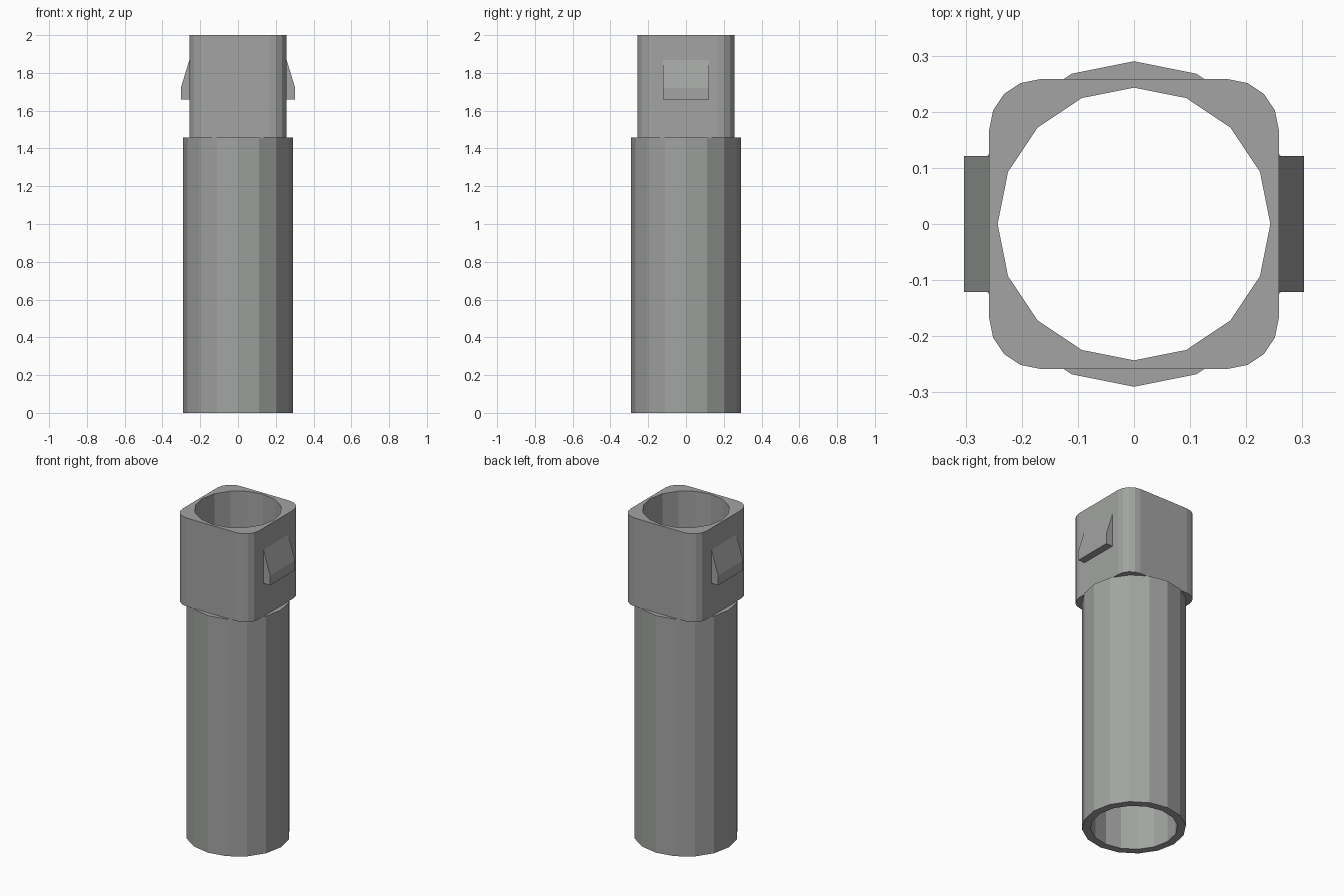
import bpy
import bmesh
from math import cos, sin, pi

if "Cube" in bpy.data.objects:
    bpy.data.objects.remove(bpy.data.objects["Cube"], do_unlink=True)

grey = bpy.data.materials.new("plain grey")
grey.use_nodes = True
colour = (0.36, 0.37, 0.36, 1)
grey.diffuse_color = colour
grey.node_tree.nodes["Principled BSDF"].inputs["Base Color"].default_value = colour

JOINT = 1.457
BORE = 0.243


def circle(radius, sides=16):
    return [(radius * cos(2 * pi * i / sides), radius * sin(2 * pi * i / sides))
            for i in range(sides)]


def rounded_square(half, radius, steps=4):
    inner = half - radius
    points = []
    for quarter, (sx, sy) in enumerate([(1, 1), (-1, 1), (-1, -1), (1, -1)]):
        for i in range(steps + 1):
            a = (quarter + i / steps) * pi / 2
            points.append((sx * inner + radius * cos(a), sy * inner + radius * sin(a)))
    return points


def finish(name, bm):
    bmesh.ops.recalc_face_normals(bm, faces=bm.faces)
    mesh = bpy.data.meshes.new(name)
    bm.to_mesh(mesh)
    bm.free()
    mesh.materials.append(grey)
    bpy.context.collection.objects.link(bpy.data.objects.new(name, mesh))


def hollow_prism(name, outline, hole, low, high):
    bm = bmesh.new()
    levels = []
    # Ring-shaped end faces
    for z in (low, high):
        loops = [[bm.verts.new((x, y, z)) for x, y in pts] for pts in (outline, hole)]
        edges = [bm.edges.new((lp[i - 1], lp[i])) for lp in loops for i in range(len(lp))]
        bmesh.ops.triangle_fill(bm, edges=edges, use_beauty=True, normal=(0, 0, 1))
        levels.append(loops)
    # Outer and inner walls
    for bottom, top in zip(*levels):
        for i in range(len(bottom)):
            bm.faces.new((bottom[i - 1], bottom[i], top[i], top[i - 1]))
    finish(name, bm)


def clip(name, side):
    # Wedge with a flat lip and a sloping upper face
    profile = [(0.25, 1.66), (0.303, 1.66), (0.303, 1.72), (0.258, 1.867), (0.25, 1.867)]
    bm = bmesh.new()
    front, back = [[bm.verts.new((side * x, y, z)) for x, z in profile]
                   for y in (-0.121, 0.121)]
    bm.faces.new(front)
    bm.faces.new(back)
    for i in range(len(profile)):
        bm.faces.new((front[i - 1], front[i], back[i], back[i - 1]))
    finish(name, bm)


hollow_prism("tube", circle(0.29), circle(BORE), 0, JOINT)
hollow_prism("square_collar", rounded_square(0.258, 0.09), circle(BORE), JOINT, 2)
clip("left_clip", 1)
clip("right_clip", -1)
